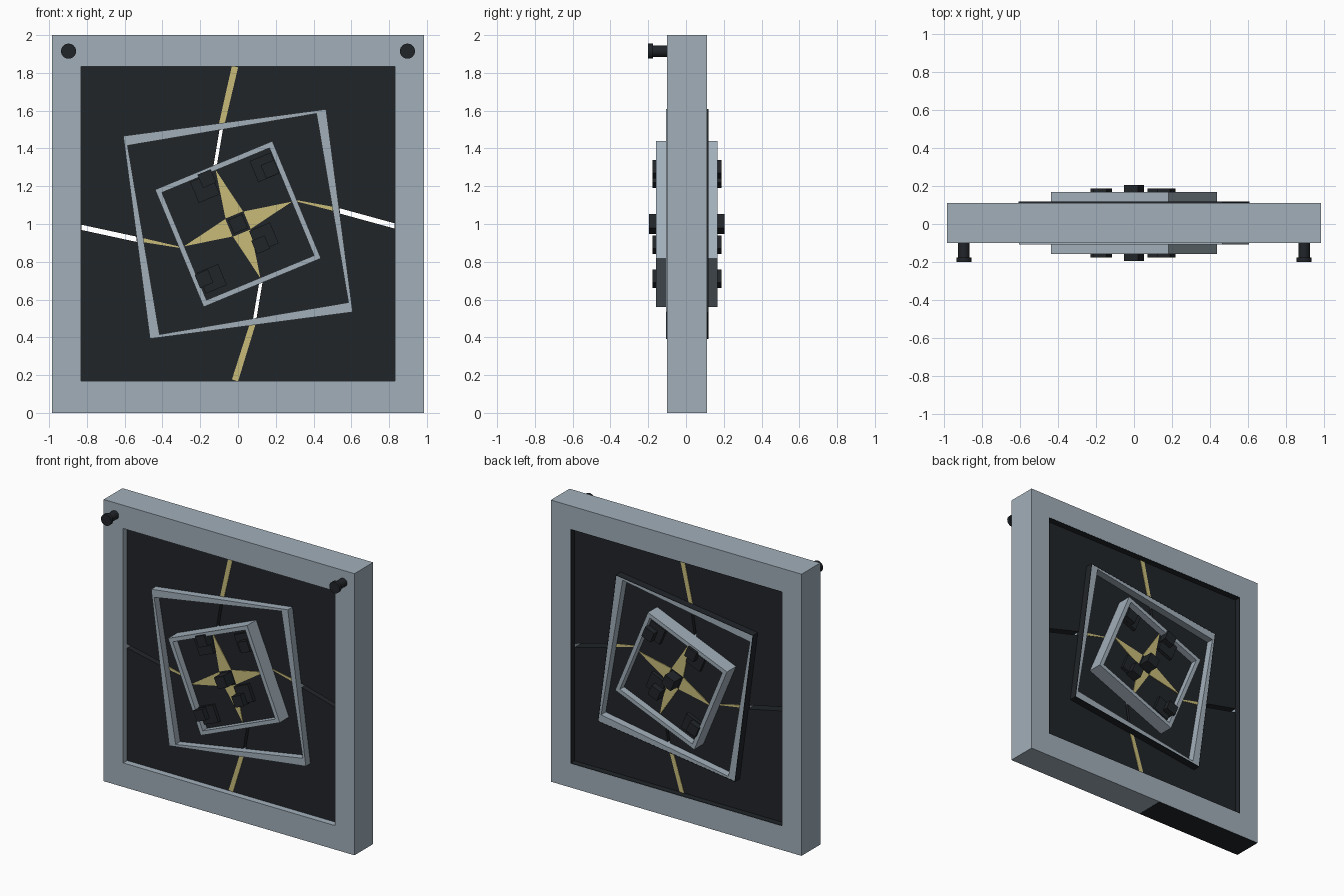
import bpy, bmesh
from math import cos, sin, radians, pi
from mathutils import Vector, Matrix

if "Cube" in bpy.data.objects:
    bpy.data.objects.remove(bpy.data.objects["Cube"])


def material(name, rgb):
    m = bpy.data.materials.new(name)
    m.diffuse_color = (*rgb, 1)
    m.use_nodes = True
    m.node_tree.nodes["Principled BSDF"].inputs["Base Color"].default_value = m.diffuse_color
    return m


STEEL = material("pale_steel", (0.36, 0.43, 0.49))
DARK = material("charcoal", (0.015, 0.018, 0.022))
GOLD = material("gold", (0.58, 0.50, 0.19))
TILT = 22.5   # tilt of the innermost square
YC = 0.005    # mid-depth of the panel


def finish(name, bm, mat):
    bmesh.ops.recalc_face_normals(bm, faces=bm.faces)
    me = bpy.data.meshes.new(name)
    bm.to_mesh(me)
    bm.free()
    me.materials.append(mat)
    ob = bpy.data.objects.new(name, me)
    bpy.context.collection.objects.link(ob)
    return ob


def prism(name, pts, y0, y1, mat):
    """Extrude an (x, z) outline from y0 to y1."""
    bm = bmesh.new()
    f = bm.faces.new([bm.verts.new((x, y0, z)) for x, z in pts])
    r = bmesh.ops.extrude_face_region(bm, geom=[f])
    verts = [v for v in r["geom"] if isinstance(v, bmesh.types.BMVert)]
    bmesh.ops.translate(bm, verts=verts, vec=(0, y1 - y0, 0))
    return finish(name, bm, mat)


def ring(name, outer, inner, y0, y1, mat):
    """Picture-frame solid between two outlines."""
    bm = bmesh.new()
    loops = [[bm.verts.new((x, y, z)) for x, z in pts]
             for pts, y in ((outer, y0), (outer, y1), (inner, y1), (inner, y0))]
    n = len(outer)
    for k in range(4):
        a, b = loops[k], loops[(k + 1) % 4]
        for i in range(n):
            j = (i + 1) % n
            bm.faces.new((a[i], a[j], b[j], b[i]))
    return finish(name, bm, mat)


def turn(x, z, deg):
    c, s = cos(radians(deg)), sin(radians(deg))
    return (x * c - z * s, 1 + x * s + z * c)


def square(h, deg):
    """Corners TL, TR, BR, BL of a tilted square about the centre."""
    return [turn(x * h, z * h, deg) for x, z in ((-1, 1), (1, 1), (1, -1), (-1, -1))]


def tile(cx, cz, h):
    """Small tilted square at a given position."""
    return [(cx + x, cz + z - 1) for x, z in square(h, TILT)]


def opposite(pts):
    return [(-x, 2 - z) for x, z in pts]


def strip(name, a, b, wa, wb):
    a, b = Vector(a), Vector(b)
    d = (b - a).normalized()
    n = Vector((-d.y, d.x)) / 2
    pts = [a + n * wa, b + n * wb, b - n * wb, a - n * wa]
    prism(name, pts, -0.058, 0.068, GOLD)


def box_outline(x0, x1, z0, z1):
    return [(x0, z1), (x1, z1), (x1, z0), (x0, z0)]


# outer frame, dark lining on its back opening, dark patch underneath
opening = box_outline(-0.832, 0.832, 0.17, 1.835)
ring("outer_frame", box_outline(-0.985, 0.985, 0, 2), opening, -0.1, 0.11, STEEL)
ring("opening_lining", opening, box_outline(-0.829, 0.829, 0.173, 1.832), 0.06, 0.109, DARK)
prism("base_pad", box_outline(-0.984, -0.13, -0.001, 0.01), -0.099, 0.109, DARK)

# outer panel halves, separated by open slits left and right
mid = square(0.525, 8.5)
core = square(0.322, TILT)
g = 0.014
prism("upper_panel", [(-0.832, 0.983 + g), opening[0], opening[1], (0.832, 0.989 + g),
                      (0.518, 1.075 + g), mid[1], mid[0], (-0.518, 0.915 + g)],
      -0.055, 0.065, DARK)
prism("lower_panel", [(-0.832, 0.983 - g), opening[3], opening[2], (0.832, 0.989 - g),
                      (0.518, 1.075 - g), mid[2], mid[3], (-0.518, 0.915 - g)],
      -0.055, 0.065, DARK)

# middle panel halves, separated by open slits above and below
g = 0.009
half = [(-0.086 - g, 1.518), mid[0], mid[3], (0.086 - g, 0.482),
        (0.123 - g, 0.703), core[3], core[0], (-0.123 - g, 1.297)]
prism("middle_panel_left", half, -0.055, 0.065, DARK)
prism("middle_panel_right", opposite(half), -0.055, 0.065, DARK)

# gold inlay strips
strip("inlay_top", (-0.016, 1.833), (-0.088, 1.52), 0.034, 0.03)
strip("inlay_bottom", (-0.016, 0.172), (0.082, 0.485), 0.034, 0.03)
strip("inlay_right", (0.30, 1.125), (0.52, 1.077), 0.006, 0.022)
strip("inlay_left", (-0.30, 0.875), (-0.52, 0.918), 0.006, 0.022)

# middle tilted frame and dark sleeve round its rear half
ring("middle_frame", square(0.5415, 7.5), square(0.507, 9.6), -0.107, 0.118, STEEL)
ring("middle_frame_sleeve", square(0.5435, 7.5), square(0.54, 7.5), 0.05, 0.119, DARK)

# inner tilted frame and core panel
ring("inner_frame", square(0.336, TILT), square(0.308, TILT), YC - 0.163, YC + 0.163, STEEL)
prism("core_panel", square(0.312, TILT), YC - 0.115, YC + 0.115, DARK)

# four-pointed star and its hub
for k in range(4):
    tri = [(0, 0.31), (0.05, 0.052), (-0.05, 0.052)]
    prism(f"star_point_{k}", [turn(x, z, TILT + 90 * k) for x, z in tri],
          YC - 0.12, YC + 0.12, GOLD)
prism("hub", square(0.04, TILT), YC - 0.2, YC + 0.2, DARK)

# stepped blocks: wide base and smaller raised top, showing on both faces
blocks = [((-0.175, 1.19), (-0.165, 1.24)), ((0.14, 1.30), (0.17, 1.29)),
          ((0.137, 0.93), (0.12, 0.89)), ((-0.138, 0.71), (-0.18, 0.71))]
for k, (base, top) in enumerate(blocks):
    prism(f"block_base_{k}", tile(*base, 0.06), YC - 0.14, YC + 0.14, DARK)
    prism(f"block_top_{k}", tile(*top, 0.038), YC - 0.182, YC + 0.182, DARK)

# hanging pegs
for side, sx in (("left", -1), ("right", 1)):
    bm = bmesh.new()
    for r, y0, y1 in ((0.03, -0.18, -0.095), (0.04, -0.2, -0.176)):
        m = Matrix.Translation((sx * 0.897, (y0 + y1) / 2, 1.915)) @ Matrix.Rotation(pi / 2, 4, 'X')
        bmesh.ops.create_cone(bm, cap_ends=True, segments=24, radius1=r, radius2=r,
                              depth=y1 - y0, matrix=m)
    ob = finish(f"peg_{side}", bm, DARK)
    bpy.context.view_layer.objects.active = ob
    ob.select_set(True)
    bpy.ops.object.shade_smooth_by_angle()
    ob.select_set(False)
